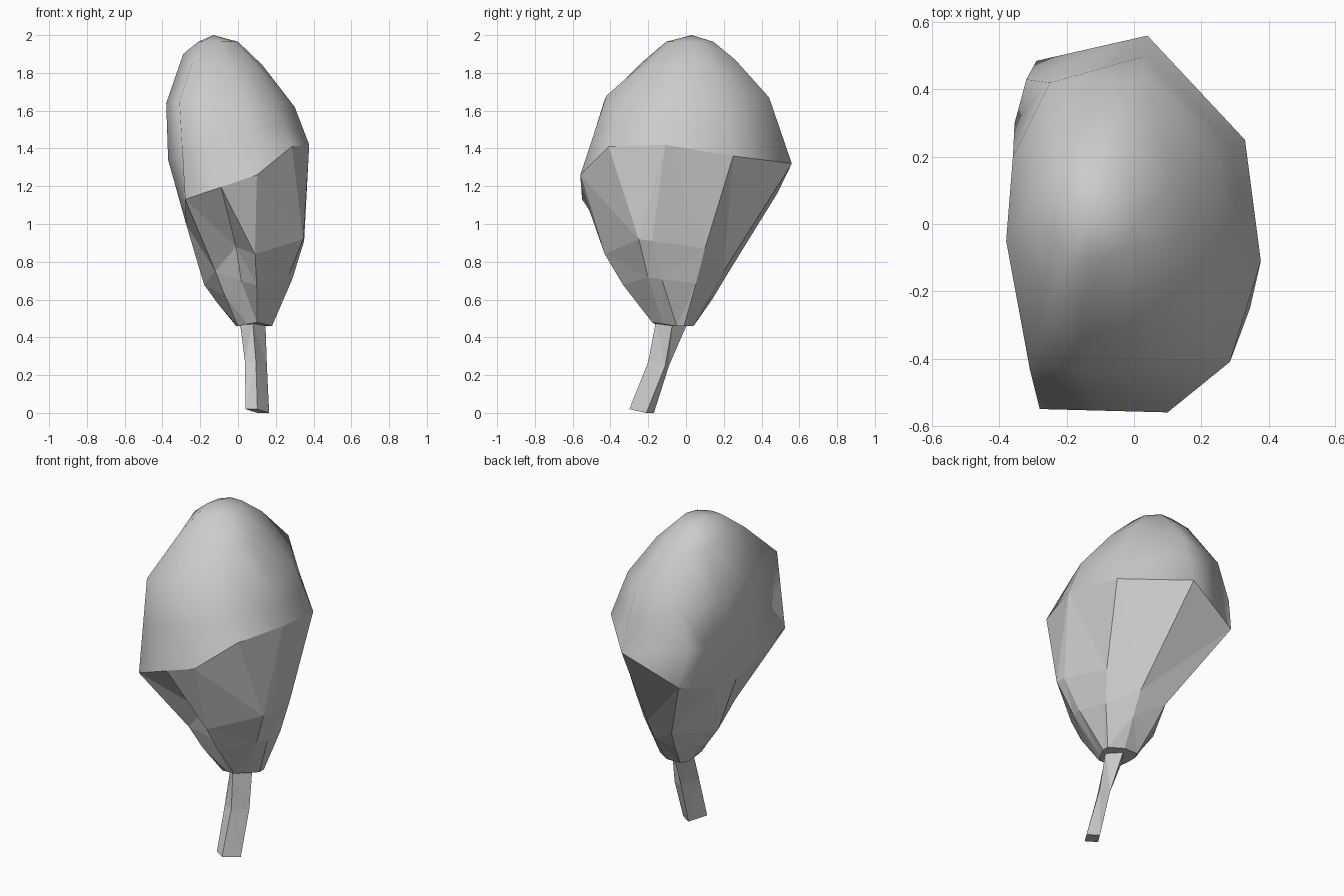
import bpy, bmesh
from mathutils import Vector

if "Cube" in bpy.data.objects:
    bpy.data.objects.remove(bpy.data.objects["Cube"])


def loft(name, rings, cap_start=False, cap_end=False, apex=None, smooth=False):
    """Skin a stack of matching vertex rings into one object."""
    bm = bmesh.new()
    loops = [[bm.verts.new(p) for p in ring] for ring in rings]
    n = len(loops[0])
    for a, b in zip(loops, loops[1:]):
        for i in range(n):
            j = (i + 1) % n
            bm.faces.new((a[i], a[j], b[j], b[i]))
    if cap_start:
        bm.faces.new(loops[0][::-1])
    if cap_end:
        bm.faces.new(loops[-1])
    if apex:
        tip = bm.verts.new(apex)
        for i in range(n):
            bm.faces.new((loops[-1][i], loops[-1][(i + 1) % n], tip))
    bmesh.ops.triangulate(bm, faces=[f for f in bm.faces if len(f.verts) == 4],
                          quad_method='SHORT_EDGE')
    bmesh.ops.recalc_face_normals(bm, faces=bm.faces)
    for f in bm.faces:
        f.smooth = smooth
    mesh = bpy.data.meshes.new(name)
    bm.to_mesh(mesh)
    bm.free()
    obj = bpy.data.objects.new(name, mesh)
    bpy.context.collection.objects.link(obj)
    return obj


def between(lower, upper, t):
    """Ring part-way between two rings."""
    return [Vector(a).lerp(Vector(b), t) for a, b in zip(lower, upper)]


# Slanted rim shared by the cup and the dome
rim = [(-.28, -.55, 1.13), (-.09, -.555, 1.195), (.10, -.56, 1.26),
       (.285, -.41, 1.41), (.377, -.11, 1.42), (.33, .25, 1.36),
       (.04, .56, 1.32), (-.29, .485, 1.165), (-.22, .03, .97),
       (-.275, -.09, 1.0)]

# Faceted lower cup, pressed in at the front left
waist = [(-.12, -.30, .75), (-.01, -.31, .88), (.09, -.43, .84),
         (.345, -.25, .92), (.35, -.18, .91), (.28, .10, .87),
         (.12, .20, .75), (-.05, .21, .72), (-.13, .04, .68),
         (-.18, -.05, .68)]
base = [(0, -.15, .46), (.05, -.165, .47), (.10, -.18, .48),
        (.14, -.12, .47), (.18, -.05, .46), (.18, -.01, .46),
        (.10, .04, .46), (.01, .04, .46), (-.01, 0, .46), (-.01, -.06, .46)]
hip = [(x * 1.05, y * 1.05, z) for x, y, z in between(base, waist, .55)]
loft("faceted_cup", [base, hip, waist, rim], cap_start=True)

# Smooth upper dome
shoulder = [(-.31, -.43, 1.65), (-.15, -.43, 1.66), (.02, -.42, 1.68),
            (.20, -.30, 1.65), (.30, -.10, 1.62), (.25, .20, 1.62),
            (.03, .44, 1.67), (-.25, .42, 1.60), (-.36, .20, 1.60),
            (-.38, -.05, 1.64)]
crown = [(-.24, -.22, 1.86), (-.15, -.24, 1.85), (-.05, -.24, 1.84),
         (.08, -.17, 1.85), (.13, -.04, 1.84), (.11, .12, 1.84),
         (-.02, .26, 1.87), (-.17, .26, 1.86), (-.26, .16, 1.88),
         (-.29, 0, 1.90)]
# Belly ring: straight blend, fuller on the left where the rim dips
belly = between(rim, shoulder, .5)
belly[7:] = [(-.32, .43, 1.38), (-.355, .30, 1.34), (-.37, -.03, 1.34)]
tip = (-.13, .03, 2.0)
cap = [(tip[0] + (x - tip[0]) * .5, tip[1] + (y - tip[1]) * .5, 1.965)
       for x, y, z in crown]
loft("smooth_dome", [rim, belly, shoulder, crown, cap], apex=tip, smooth=True)

# Bent four-sided stem: x range, y range, height, slope of the cut end
stem_rings = []
for x0, x1, y0, y1, z, cut in [(.04, .165, -.30, -.17, .01, .01),
                               (.037, .153, -.20, -.09, .26, .01),
                               (.01, .145, -.16, .01, .48, 0)]:
    xm = (x0 + x1) / 2
    stem_rings.append([(xm, y0, z + cut), (x1, y0 + .09, z - cut),
                       (xm, y1, z - cut), (x0, y1 - .09, z + cut)])
loft("stem", stem_rings, cap_start=True, cap_end=True)
